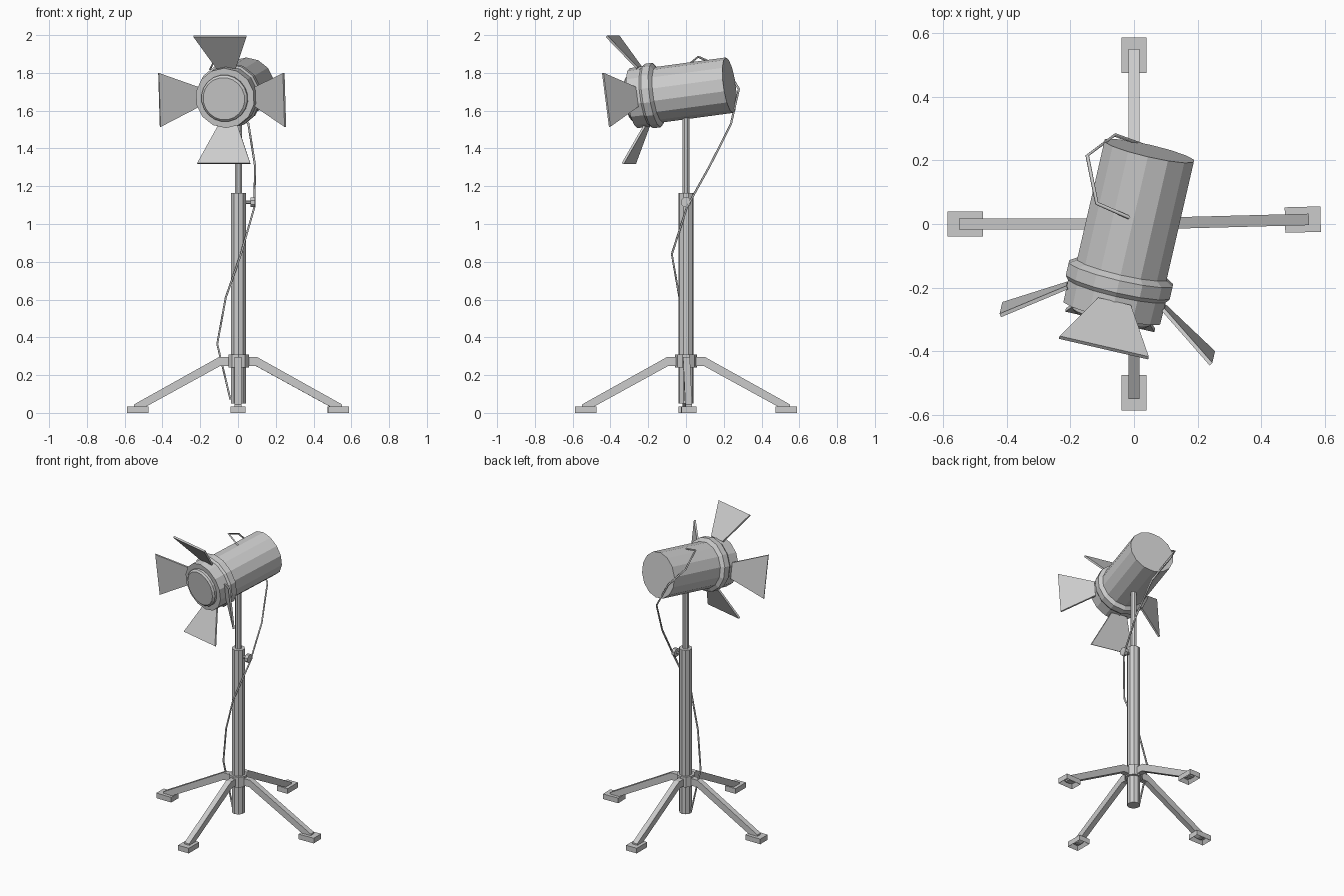
import bpy, bmesh, math
from mathutils import Matrix, Vector

if "Cube" in bpy.data.objects:
    bpy.data.objects.remove(bpy.data.objects["Cube"])


def finish(name, bm, matrix=Matrix()):
    bm.transform(matrix)
    bmesh.ops.recalc_face_normals(bm, faces=bm.faces)
    me = bpy.data.meshes.new(name)
    bm.to_mesh(me)
    bm.free()
    ob = bpy.data.objects.new(name, me)
    bpy.context.collection.objects.link(ob)
    return ob


def lathe(name, profile, sides, matrix=Matrix()):
    """Closed solid from (radius, height) rings around local z."""
    bm = bmesh.new()
    rings = []
    for r, z in profile:
        rings.append([bm.verts.new((r * math.cos(a), r * math.sin(a), z))
                      for a in (2 * math.pi * (i + 0.5) / sides for i in range(sides))])
    for a, b in zip(rings, rings[1:]):
        for i in range(sides):
            j = (i + 1) % sides
            bm.faces.new((a[i], a[j], b[j], b[i]))
    bm.faces.new(rings[0])
    bm.faces.new(rings[-1])
    return finish(name, bm, matrix)


def prism(name, outline, depth, matrix=Matrix()):
    """Outline points extruded by a depth vector, centred on the outline."""
    bm = bmesh.new()
    d = Vector(depth)
    face = bm.faces.new([bm.verts.new(Vector(p) - d / 2) for p in outline])
    ext = bmesh.ops.extrude_face_region(bm, geom=[face])
    bmesh.ops.translate(bm, vec=d, verts=[v for v in ext["geom"] if isinstance(v, bmesh.types.BMVert)])
    return finish(name, bm, matrix)


# Stand: lower tube, inner pole, leg collar
lathe("lower_tube", [(0.041, 0.05), (0.041, 1.165)], 10, Matrix.Translation((0.003, 0, 0)))
lathe("upper_pole", [(0.02, 1.1), (0.02, 1.62)], 8, Matrix.Translation((0.003, 0, 0)))
lathe("leg_collar", [(0.057, 0.24), (0.057, 0.31)], 10, Matrix.Translation((0.003, 0, 0)))

# Clamp knob on the tube
side = Matrix.Translation((0, 0, 1.115)) @ Matrix.Rotation(math.pi / 2, 4, 'Y')
lathe("knob_stem", [(0.009, 0.03), (0.009, 0.07)], 8, side)
lathe("clamp_knob", [(0.028, 0.067), (0.028, 0.09)], 8, side)

# Four bent legs with hollow feet
leg_outline = [(0.03, 0, 0.296), (0.1, 0, 0.296), (0.55, 0, 0.045), (0.55, 0, 0.015),
               (0.52, 0, 0.015), (0.095, 0, 0.248), (0.03, 0, 0.248)]
for label, angle in (("right", 1.5), ("back", 90), ("left", 180), ("front", 270)):
    turn = Matrix.Rotation(math.radians(angle), 4, 'Z')
    prism(label + "_leg", leg_outline, (0, 0.036, 0), turn)
    bm = bmesh.new()
    bmesh.ops.create_cube(bm, size=1)
    bm.transform(Matrix.Translation((0.531, 0, 0.0175)) @ Matrix.Diagonal((0.112, 0.08, 0.035, 1)))
    bm.normal_update()
    bottom = [f for f in bm.faces if f.normal.z < -0.9]
    bmesh.ops.inset_region(bm, faces=bottom, thickness=0.02)
    bmesh.ops.translate(bm, vec=(0, 0, 0.025), verts=bottom[0].verts)
    finish(label + "_foot", bm, turn)

# Lamp frame: local z points out of the lens, x right, y up
yaw, pitch = math.radians(13), math.radians(7.5)
fwd = Vector((-math.sin(yaw) * math.cos(pitch), -math.cos(yaw) * math.cos(pitch), -math.sin(pitch)))
right = Vector((math.cos(yaw), -math.sin(yaw), 0))
up = fwd.cross(right)
head = Matrix.Translation((0.048, 0.23, 1.735)) @ Matrix((right, up, fwd)).transposed().to_4x4()

# Lamp head
lathe("lamp_housing", [(0.148, 0), (0.148, 0.41)], 14, head)
lathe("housing_flange", [(0.148, 0.385), (0.172, 0.4), (0.172, 0.44), (0.16, 0.455)], 14, head)
lathe("front_ring", [(0.162, 0.43), (0.16, 0.525)], 14, head)
lathe("lens", [(0.125, 0.51), (0.125, 0.54), (0.113, 0.55)], 20, head)

# Four flared barn doors around the lens
door = [(-0.053, 0.155, 0.474), (0.053, 0.155, 0.474), (0.144, 0.34, 0.596), (-0.144, 0.34, 0.596)]
thickness = Vector((0, -0.122, 0.185)).normalized() * 0.012
for i, label in enumerate(("top", "left", "bottom", "right")):
    prism(label + "_barn_door", door, thickness, head @ Matrix.Rotation(i * math.pi / 2, 4, 'Z'))

# Power cable
path = [(-0.015, 0.02, 1.85), (-0.117, 0.065, 1.885), (-0.147, 0.215, 1.82), (-0.06, 0.28, 1.715),
        (0.055, 0.238, 1.53), (0.09, 0.127, 1.31), (0.087, 0.005, 1.09), (0.015, -0.075, 0.84),
        (-0.065, -0.035, 0.61), (-0.11, 0.0, 0.365), (-0.04, 0.0, 0.07)]
curve = bpy.data.curves.new("power_cable", 'CURVE')
curve.dimensions = '3D'
curve.bevel_depth = 0.006
curve.bevel_resolution = 0
curve.use_fill_caps = True
spline = curve.splines.new('POLY')
spline.points.add(len(path) - 1)
for point, co in zip(spline.points, path):
    point.co = (*co, 1)
bpy.context.collection.objects.link(bpy.data.objects.new("power_cable", curve))
